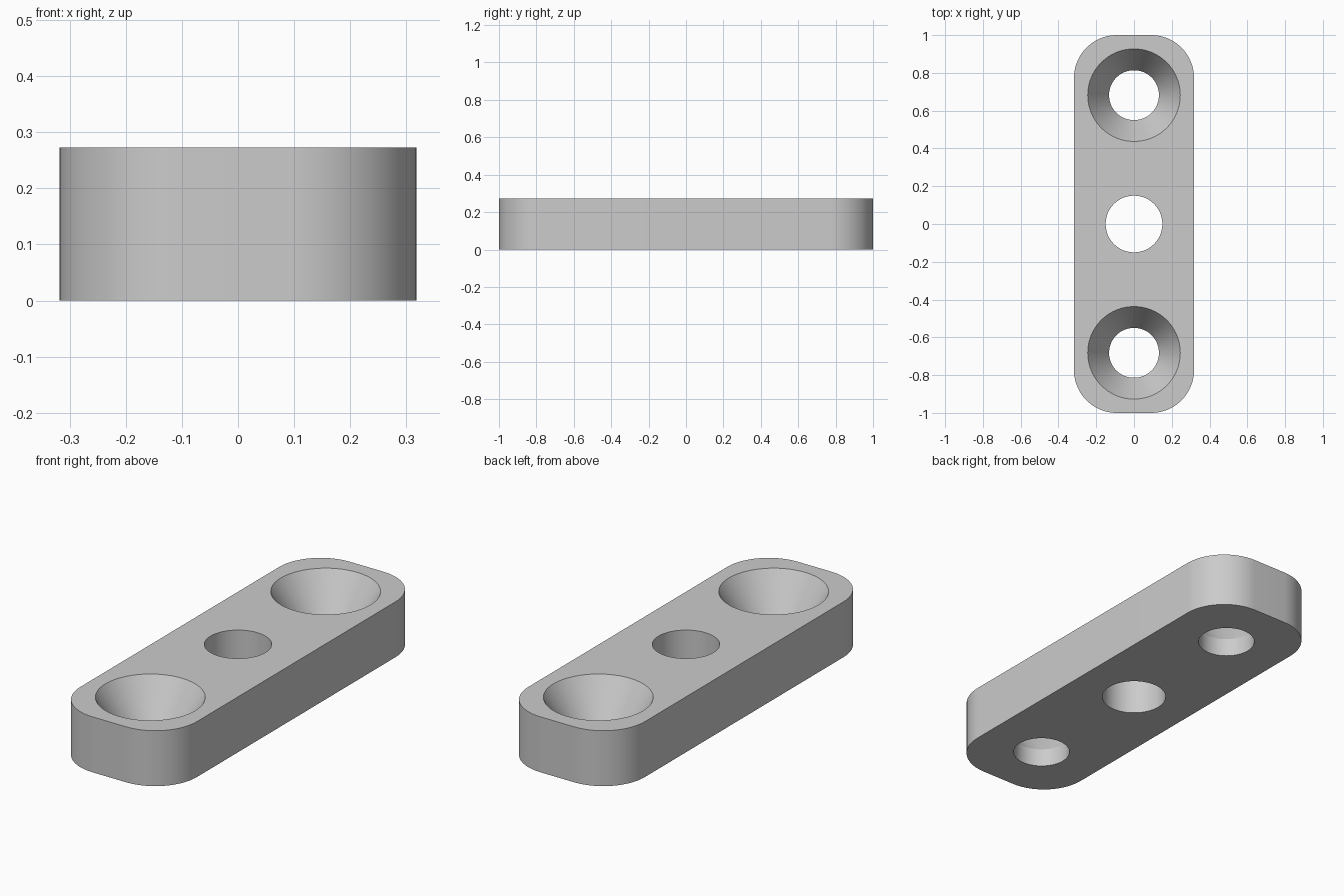
import bpy, bmesh, math
from mathutils import Matrix

cube = bpy.data.objects.get("Cube")
if cube:
    bpy.data.objects.remove(cube, do_unlink=True)

WIDTH, LENGTH, HEIGHT = 0.636, 2.0, 0.273
CORNER = 0.227
SCREW_Y = 0.682
SCREW_R, SINK_R, SINK_Z = 0.132, 0.245, 0.091
CENTRE_R = 0.15
MARGIN = 0.05
SIDES = 96

grey = bpy.data.materials.new("plain grey")
grey.use_nodes = True
colour = (0.6, 0.6, 0.6, 1)
grey.diffuse_color = colour
grey.node_tree.nodes["Principled BSDF"].inputs["Base Color"].default_value = colour


def add_object(name, bm):
    bmesh.ops.recalc_face_normals(bm, faces=bm.faces)
    mesh = bpy.data.meshes.new(name)
    bm.to_mesh(mesh)
    bm.free()
    mesh.materials.append(grey)
    obj = bpy.data.objects.new(name, mesh)
    bpy.context.collection.objects.link(obj)
    return obj


def turned_cutter(name, y, profile):
    """Closed solid of revolution from (radius, z) pairs, listed bottom to top."""
    bm = bmesh.new()
    rings = []
    for r, z in profile:
        ring = bmesh.ops.create_circle(
            bm, segments=SIDES, radius=r, matrix=Matrix.Translation((0, y, z)))
        rings.append(ring["verts"])
    for low, high in zip(rings, rings[1:]):
        for i in range(SIDES):
            j = (i + 1) % SIDES
            bm.faces.new((low[i], low[j], high[j], high[i]))
    bm.faces.new(rings[0])
    bm.faces.new(rings[-1])
    cutter = add_object(name, bm)
    cutter.hide_render = True
    return cutter


# Plate with rounded upright corners
bm = bmesh.new()
bmesh.ops.create_cube(bm, size=1, matrix=Matrix.Translation((0, 0, HEIGHT / 2))
                      @ Matrix.Diagonal((WIDTH, LENGTH, HEIGHT, 1)))
uprights = [e for e in bm.edges if abs(e.verts[0].co.z - e.verts[1].co.z) > 0.1]
bmesh.ops.bevel(bm, geom=uprights, offset=CORNER, offset_type='OFFSET',
                segments=20, profile=0.5, affect='EDGES')
plate = add_object("mounting_plate", bm)

# Plain centre hole and two countersunk screw holes
top = HEIGHT + MARGIN
slope = (SINK_R - SCREW_R) / (HEIGHT - SINK_Z)
sunk = [(SCREW_R, -MARGIN), (SCREW_R, SINK_Z), (SINK_R + slope * MARGIN, top)]
cutters = [
    turned_cutter("centre_hole_cutter", 0, [(CENTRE_R, -MARGIN), (CENTRE_R, top)]),
    turned_cutter("front_screw_hole_cutter", -SCREW_Y, sunk),
    turned_cutter("back_screw_hole_cutter", SCREW_Y, sunk),
]

bpy.ops.object.select_all(action='DESELECT')
plate.select_set(True)
bpy.context.view_layer.objects.active = plate
for cutter in cutters:
    cut = plate.modifiers.new(cutter.name, 'BOOLEAN')
    cut.operation = 'DIFFERENCE'
    cut.solver = 'EXACT'
    cut.object = cutter
    bpy.ops.object.modifier_apply(modifier=cut.name)
    bpy.data.objects.remove(cutter, do_unlink=True)

# Smooth round walls, crisp rims
bpy.ops.object.shade_smooth_by_angle(angle=math.radians(30))
